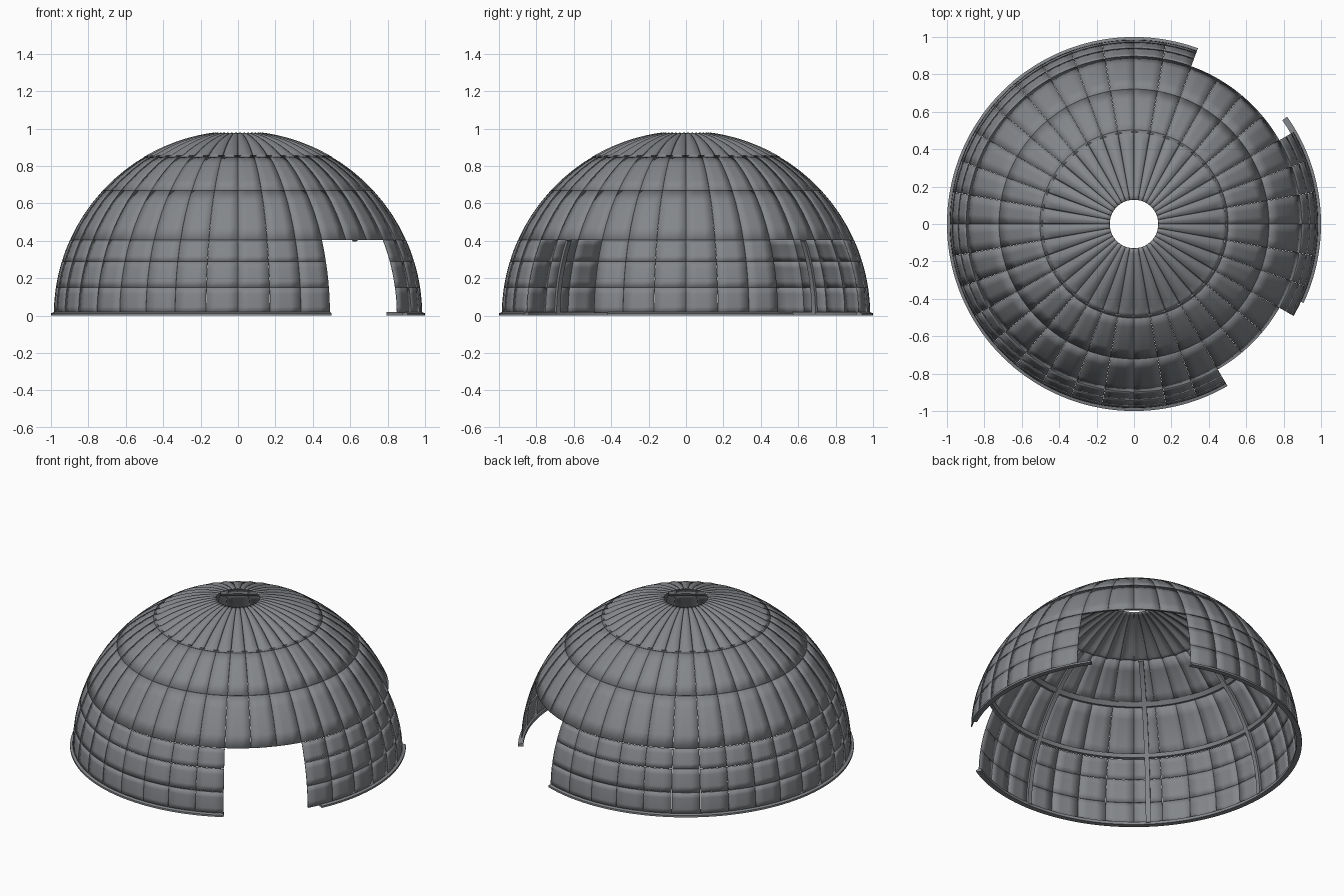
import bpy, math

if "Cube" in bpy.data.objects:
    bpy.data.objects.remove(bpy.data.objects["Cube"])

R = 0.985            # dome radius
SEG = 36             # gores around the dome
OPENINGS = [(30, 70), (300, 330)]
DOOR_TOP = 0.405
ROWS = [0.012, 0.15, 0.29, DOOR_TOP, 0.67, 0.855]

grey = bpy.data.materials.new("steel grey")
grey.diffuse_color = (0.23, 0.24, 0.255, 1)
grey.use_nodes = True
grey.node_tree.nodes["Principled BSDF"].inputs["Base Color"].default_value = grey.diffuse_color


def add_object(name, verts, faces, smooth=True, angle=30):
    mesh = bpy.data.meshes.new(name)
    mesh.from_pydata(verts, [], faces)
    mesh.materials.append(grey)
    obj = bpy.data.objects.new(name, mesh)
    bpy.context.collection.objects.link(obj)
    bpy.ops.object.select_all(action='DESELECT')
    obj.select_set(True)
    bpy.context.view_layer.objects.active = obj
    if smooth:
        bpy.ops.object.shade_smooth_by_angle(angle=math.radians(angle))
    return obj


def grid(verts, faces, nu, nv, point):
    """Add a patch of nu x nv quads; point(u, v) takes 0..1 values."""
    start = len(verts)
    for j in range(nv + 1):
        for i in range(nu + 1):
            verts.append(point(i / nu, j / nv))
    for j in range(nv):
        for i in range(nu):
            a = start + j * (nu + 1) + i
            faces.append((a, a + 1, a + nu + 2, a + nu + 1))


def on_sphere(radius, lat, lon):
    return (radius * math.cos(lat) * math.cos(lon),
            radius * math.cos(lat) * math.sin(lon),
            radius * math.sin(lat))


def in_opening(deg):
    return any(a <= deg % 360 <= b for a, b in OPENINGS)


def thicken(obj, amount):
    mod = obj.modifiers.new("thickness", 'SOLIDIFY')
    mod.thickness = amount
    mod.offset = -1


def arc_bar(name, profile, start, end):
    """Sweep a closed (r, z) profile around the z axis, in degrees."""
    n = max(2, round((end - start) / 2.5))
    k = len(profile)
    closed = end - start >= 360
    verts = []
    for i in range(n if closed else n + 1):
        a = math.radians(start + (end - start) * i / n)
        verts += [(r * math.cos(a), r * math.sin(a), z) for r, z in profile]
    faces = []
    for i in range(n):
        b, c = i * k, ((i + 1) % n if closed else i + 1) * k
        for j in range(k):
            m = (j + 1) % k
            faces.append((b + j, c + j, c + m, b + m))
    if not closed:
        faces += [tuple(range(k)), tuple(range(n * k, n * k + k))[::-1]]
    return add_object(name, verts, faces)


# Dome shell: separate curved panels with hairline seams
verts, faces = [], []
gap = 0.0009
for row in range(len(ROWS) - 1):
    lat0 = math.asin(ROWS[row] / R) + gap
    lat1 = math.asin(ROWS[row + 1] / R) - gap
    for s in range(SEG):
        if ROWS[row + 1] <= DOOR_TOP and in_opening((s + 0.5) * 360 / SEG):
            continue
        lon0 = s * math.tau / SEG + gap
        lon1 = (s + 1) * math.tau / SEG - gap
        grid(verts, faces, 3, 4, lambda u, v: on_sphere(
            R, lat0 + (lat1 - lat0) * v, lon0 + (lon1 - lon0) * u))
shell = add_object("dome_panels", verts, faces)
thicken(shell, 0.005)

# Fluted cap: rounded gores meeting in sharp valleys, open at the top
verts, faces = [], []
r_out, r_in = 0.502, 0.13
for s in range(SEG):
    def flute(u, v):
        r = r_out + (r_in - r_out) * v
        lon = (s + u) * math.tau / SEG
        depth = 0.034 * r * min(1, v * 12)
        return on_sphere(R + 0.002 - depth * (1 - math.sin(math.pi * u)),
                         math.acos(r / R), lon)
    grid(verts, faces, 8, 14, flute)
cap = add_object("fluted_cap", verts, faces)
thicken(cap, 0.003)

# Base flange in two arcs either side of the openings
flange = [(0.968, 0), (1.0, 0), (1.0, 0.012), (0.986, 0.018), (0.968, 0.018)]
arc_bar("base_flange_long", flange, 70, 300)
arc_bar("base_flange_short", flange, -25, 35)

# Horizontal hoops inside the shell
for name, z in (("lower_hoop", DOOR_TOP + 0.002), ("upper_hoop", 0.66)):
    top = z + 0.022
    ra, rb = [math.sqrt(R * R - h * h) - 0.004 for h in (z, top)]
    arc_bar(name, [(ra - 0.016, z), (ra, z), (rb, top), (rb - 0.016, top)], 0, 360)

# Upright ribs inside the shell, every 45 degrees
for i in range(8):
    deg = 45 * i
    lon = math.radians(deg)
    low = math.asin((DOOR_TOP if in_opening(deg) else 0.012) / R)
    high = math.asin(0.855 / R)
    tx, ty = -math.sin(lon), math.cos(lon)
    verts, faces, n = [], [], 24
    for j in range(n + 1):
        lat = low + (high - low) * j / n
        for rad, side in ((R - 0.003, -1), (R - 0.003, 1), (R - 0.02, 1), (R - 0.02, -1)):
            x, y, z = on_sphere(rad, lat, lon)
            verts.append((x + tx * side * 0.014, y + ty * side * 0.014, z))
    for j in range(n):
        for k in range(4):
            m = (k + 1) % 4
            faces.append((j * 4 + k, j * 4 + m, j * 4 + 4 + m, j * 4 + 4 + k))
    faces += [(3, 2, 1, 0), tuple(range(n * 4, n * 4 + 4))]
    add_object("rib_%d" % (i + 1), verts, faces)
